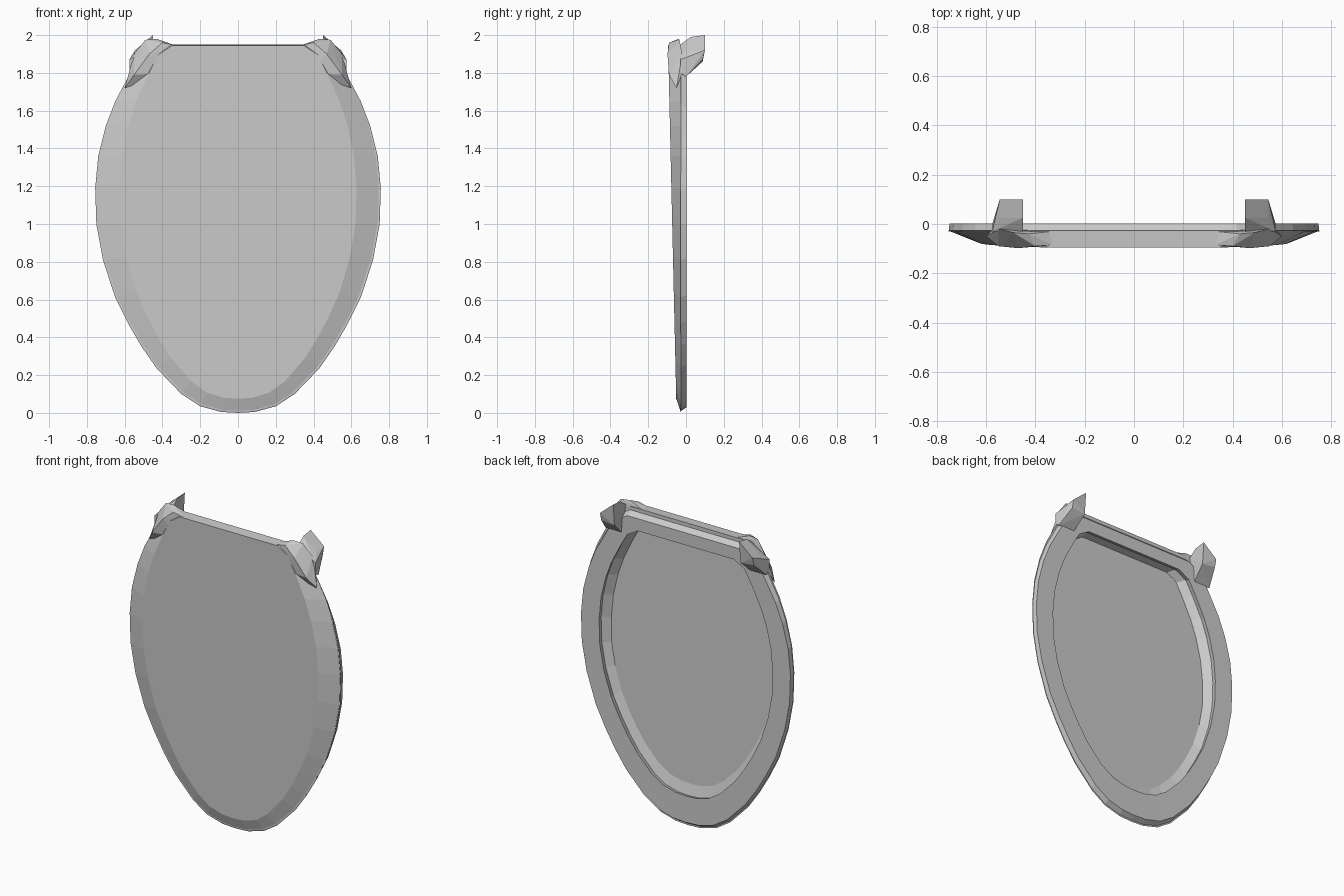
import bpy, bmesh

if "Cube" in bpy.data.objects:
    bpy.data.objects.remove(bpy.data.objects["Cube"])

mat = bpy.data.materials.new("light grey plastic")
mat.diffuse_color = (0.6, 0.6, 0.6, 1)
mat.use_nodes = True
mat.node_tree.nodes["Principled BSDF"].inputs["Base Color"].default_value = mat.diffuse_color

# Right half of the outline (x, z), bottom to top
HALF = [(0.09, 0.005), (0.2, 0.035), (0.3, 0.1), (0.43, 0.235), (0.51, 0.35),
        (0.58, 0.47), (0.65, 0.61), (0.715, 0.81), (0.75, 1.0), (0.756, 1.19),
        (0.74, 1.36), (0.70, 1.52), (0.65, 1.65), (0.57, 1.80), (0.51, 1.90),
        (0.42, 1.95)]
OUTLINE = [(0, 0)] + HALF + [(-x, z) for x, z in reversed(HALF)]
MID = 1.07


def front_y(z):
    """The lid front leans: thicker at the hinge end."""
    return -0.05 - 0.045 * z / 1.95


def loop(bm, sx, bottom, top, y):
    """Outline scaled to a width, bottom and top; y is a number or function of z."""
    verts = []
    for x, z in OUTLINE:
        if z < MID:
            z = MID - (MID - z) * (MID - bottom) / MID
        else:
            z = MID + (z - MID) * (top - MID) / (1.95 - MID)
        verts.append(bm.verts.new((x * sx, y(z) if callable(y) else y, z)))
    return verts


def bridge(bm, a, b):
    n = len(a)
    for i in range(n):
        j = (i + 1) % n
        bm.faces.new((a[i], a[j], b[j], b[i]))


def finish(bm, name):
    bmesh.ops.recalc_face_normals(bm, faces=bm.faces[:])
    me = bpy.data.meshes.new(name)
    bm.to_mesh(me)
    bm.free()
    me.materials.append(mat)
    ob = bpy.data.objects.new(name, me)
    bpy.context.collection.objects.link(ob)
    return ob


def hull(name, points):
    bm = bmesh.new()
    for p in points:
        bm.verts.new(p)
    res = bmesh.ops.convex_hull(bm, input=bm.verts[:])
    loose = [v for v in bm.verts if not v.link_faces]
    bmesh.ops.delete(bm, geom=loose, context='VERTS')
    return finish(bm, name)


# Lid: thin dished shell with a sloped border
bm = bmesh.new()
rings = [loop(bm, 0.83, 0.075, 1.945, front_y),
         loop(bm, 1.0, 0.0, 1.95, -0.026),
         loop(bm, 0.84, 0.18, 1.84, -0.026),
         loop(bm, 0.77, 0.26, 1.83, lambda z: front_y(z) + 0.008)]
for a, b in zip(rings, rings[1:]):
    bridge(bm, a, b)
bm.faces.new(rings[0])
bm.faces.new(rings[-1])
finish(bm, "lid")

# Seat: flat ring behind the lid, slightly shorter at the top
bm = bmesh.new()
rings = [loop(bm, 0.995, 0.008, 1.93, -0.03),
         loop(bm, 0.99, 0.03, 1.90, 0.003),
         loop(bm, 0.82, 0.2, 1.82, 0.002),
         loop(bm, 0.83, 0.19, 1.83, -0.03)]
for i in range(4):
    bridge(bm, rings[i], rings[(i + 1) % 4])
finish(bm, "seat")

for side, s in (("left", -1), ("right", 1)):
    # Hinge lug reaching backwards
    lug = []
    for x, zt, zb in ((0.45, 2.0, 1.86), (0.545, 1.92, 1.87)):
        lug += [(s * x, 0.1, zt), (s * x, 0.088, zb), (s * x, 0.025, zt - 0.01)]
    lug += [(s * x, y, z) for x in (0.46, 0.575) for y, z in
            ((0.0, 1.78), (-0.03, 1.80), (-0.03, 1.87))]
    lug += [(s * 0.45, -0.03, 1.95)]
    hull(side + "_hinge_lug", lug)
    # Faceted knuckle on the lid corner
    hull(side + "_knuckle", [
        (s * 0.33, -0.085, 1.945), (s * 0.33, -0.03, 1.945),
        (s * 0.40, -0.09, 1.96), (s * 0.43, -0.04, 1.98),
        (s * 0.49, -0.035, 1.975), (s * 0.47, -0.098, 1.90),
        (s * 0.55, -0.09, 1.79), (s * 0.57, -0.02, 1.80),
        (s * 0.55, -0.02, 1.90), (s * 0.36, -0.085, 1.80),
        (s * 0.60, -0.05, 1.72)])
